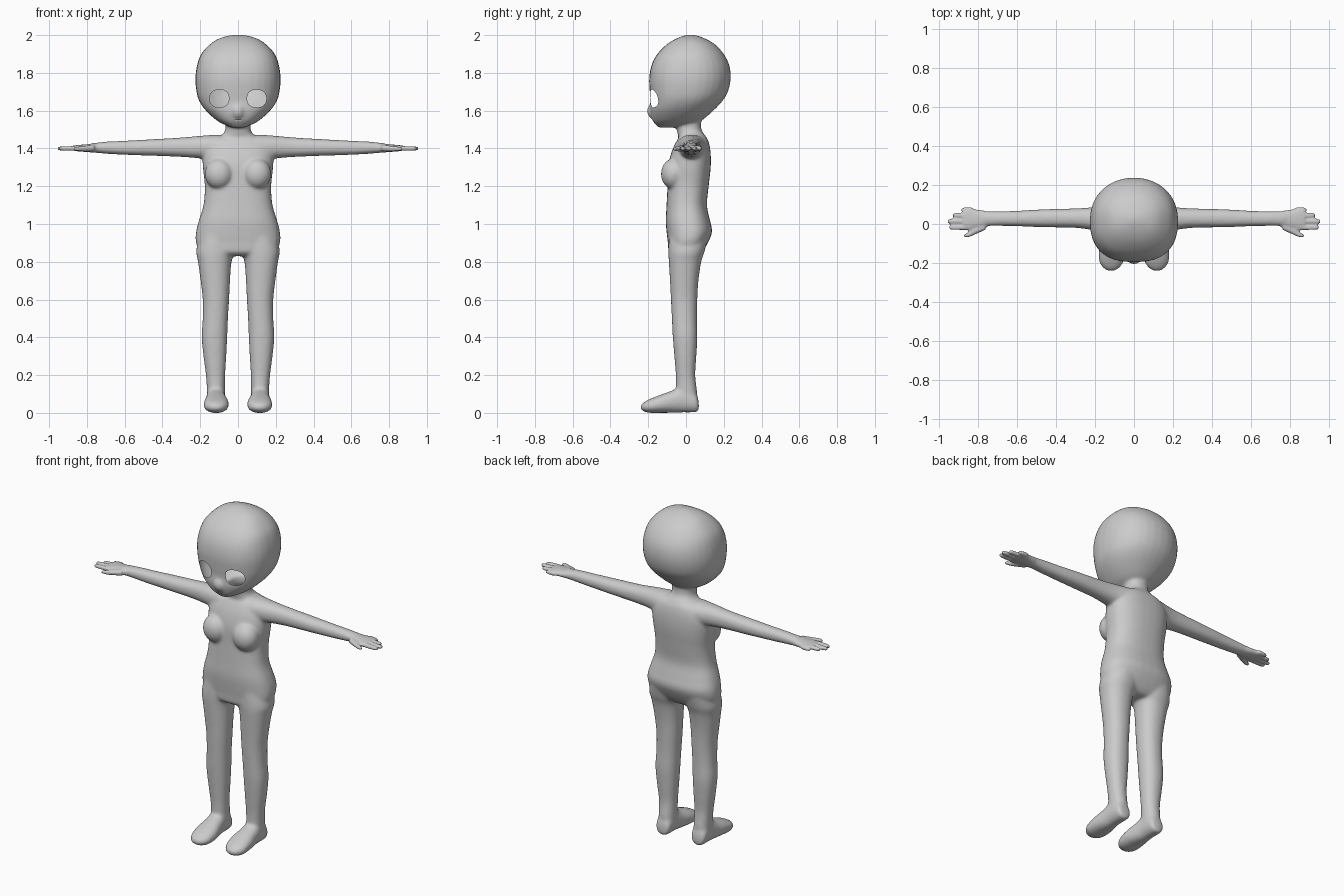
import bpy, bmesh
from math import cos, sin, pi, copysign
from mathutils import Vector

if "Cube" in bpy.data.objects:
    bpy.data.objects.remove(bpy.data.objects["Cube"])

bm = bmesh.new()


def power(v, e):
    return copysign(abs(v) ** e, v)


def catmull(p0, p1, p2, p3, t):
    return [b + 0.5 * t * (c - a + t * (2 * a - 5 * b + 4 * c - d + t * (3 * (b - c) + d - a)))
            for a, b, c, d in zip(p0, p1, p2, p3)]


def loft(rows, axis, mirror=False, n_low=2.2, n_high=2.2, steps=5, seg=32):
    """Rows are (position along axis, a min, a max, b min, b max)."""
    ext = [rows[0]] + rows + [rows[-1]]
    path = [catmull(*ext[i:i + 4], k / steps) for i in range(len(rows) - 1) for k in range(steps)]
    path.append(rows[-1])
    for side in ((1, -1) if mirror else (1,)):
        rings = []
        for t, a0, a1, b0, b1 in path:
            ring = []
            for k in range(seg):
                th = 2 * pi * k / seg
                e = 2 / (n_low if sin(th) < 0 else n_high)
                a = (a0 + a1) / 2 + (a1 - a0) / 2 * power(cos(th), e)
                b = (b0 + b1) / 2 + (b1 - b0) / 2 * power(sin(th), e)
                x, y, z = {'x': (t, a, b), 'y': (a, t, b), 'z': (a, b, t)}[axis]
                ring.append(bm.verts.new((x * side, y, z)))
            rings.append(ring)
        for r, s in zip(rings, rings[1:]):
            for k in range(seg):
                j = (k + 1) % seg
                bm.faces.new((r[k], r[j], s[j], s[k]))
        bm.faces.new(rings[0][::-1])
        bm.faces.new(rings[-1])


def ball(center, radii):
    made = bmesh.ops.create_uvsphere(bm, u_segments=32, v_segments=20, radius=1)['verts']
    for v in made:
        v.co = Vector([c + r * p for c, r, p in zip(center, radii, v.co)])


def sym(rows):
    return [(z, -w, w, y0, y1) for z, w, y0, y1 in rows]


# head, nose and neck
loft(sym([(1.51, .03, -.145, -.06), (1.525, .07, -.16, .02), (1.55, .115, -.178, .085),
          (1.6, .17, -.19, .145), (1.65, .205, -.188, .192), (1.7, .22, -.192, .222),
          (1.77, .226, -.195, .237), (1.84, .217, -.183, .23), (1.9, .195, -.152, .2),
          (1.95, .15, -.103, .155), (1.98, .105, -.055, .105), (1.997, .05, -.01, .06),
          (2.002, .012, .015, .035)]), 'z', n_low=2.5, n_high=2.1)
ball((0, -.178, 1.598), (.035, .028, .04))
loft(sym([(1.38, .1, -.04, .11), (1.455, .1, -.04, .108), (1.48, .077, -.045, .093),
          (1.51, .066, -.05, .08), (1.6, .068, -.05, .08)]), 'z')

# torso and breasts
loft(sym([(.83, .1, -.06, .06), (.85, .19, -.09, .085), (.9, .222, -.096, .116),
          (.96, .222, -.103, .138), (1.02, .207, -.107, .127), (1.1, .183, -.103, .111),
          (1.2, .176, -.098, .12), (1.3, .186, -.095, .131), (1.37, .187, -.08, .131),
          (1.42, .17, -.06, .124), (1.455, .13, -.038, .11), (1.468, .08, -.01, .08)]),
     'z', n_low=2.5, n_high=2.4)
for s in (1, -1):
    ball((s * .1, -.065, 1.265), (.076, .068, .082))

# legs
loft([(.06, .069, .165, -.05, .06), (.12, .069, .165, -.053, .058), (.2, .068, .17, -.054, .049),
      (.3, .062, .183, -.062, .055), (.4, .057, .192, -.07, .06), (.5, .053, .187, -.075, .058),
      (.6, .047, .187, -.08, .06), (.7, .042, .198, -.085, .066), (.8, .034, .212, -.091, .081),
      (.86, .015, .221, -.093, .1), (.95, .01, .2, -.09, .12)], 'z', mirror=True)

# feet
loft([(.068, .1, .135, .02, .05), (.06, .078, .158, .005, .09), (.03, .07, .165, .002, .13),
      (-.03, .067, .168, .002, .14), (-.07, .06, .172, 0, .12), (-.13, .049, .181, 0, .098),
      (-.19, .053, .179, 0, .074), (-.225, .075, .158, .008, .055), (-.24, .1, .135, .02, .04)],
     'y', mirror=True)

# arms
loft([(.1, -.05, .11, 1.335, 1.474), (.2, -.033, .088, 1.347, 1.467), (.3, -.02, .08, 1.355, 1.458),
      (.45, -.017, .076, 1.361, 1.449), (.6, -.012, .068, 1.366, 1.441),
      (.7, -.01, .065, 1.372, 1.436), (.77, -.01, .065, 1.378, 1.428)], 'x', mirror=True)

# palms, thumbs and fingers
loft([(.74, -.01, .065, 1.376, 1.43), (.8, -.024, .073, 1.381, 1.422),
      (.85, -.03, .085, 1.385, 1.418), (.875, -.024, .078, 1.39, 1.414)], 'x', mirror=True)
loft([(.76, -.03, .01, 1.385, 1.42), (.81, -.052, -.012, 1.384, 1.414),
      (.845, -.067, -.04, 1.386, 1.41), (.87, -.069, -.053, 1.39, 1.406)], 'x', mirror=True)
for y, tip in ((.073, .885), (.045, .928), (.014, .955), (-.018, .947)):
    loft([(.83, y - .013, y + .013, 1.388, 1.414), (tip - .02, y - .012, y + .012, 1.388, 1.411),
          (tip, y - .007, y + .007, 1.393, 1.406)], 'x', mirror=True, seg=16)

bmesh.ops.recalc_face_normals(bm, faces=bm.faces)
mesh = bpy.data.meshes.new("body")
bm.to_mesh(mesh)
bm.free()
body = bpy.data.objects.new("body", mesh)
bpy.context.collection.objects.link(body)
bpy.context.view_layer.objects.active = body
body.select_set(True)

# fuse the parts into one skin
rm = body.modifiers.new("fuse", 'REMESH')
rm.mode = 'VOXEL'
rm.voxel_size = .007
bpy.ops.object.modifier_apply(modifier="fuse")

# blend the joints, gently on the hands
grp = body.vertex_groups.new(name="blend")
hands = [v.index for v in body.data.vertices if abs(v.co.x) > .76]
rest = [v.index for v in body.data.vertices if abs(v.co.x) <= .76]
grp.add(hands, .12, 'REPLACE')
grp.add(rest, 1, 'REPLACE')
sm = body.modifiers.new("blend", 'SMOOTH')
sm.factor = .5
sm.iterations = 18
sm.vertex_group = "blend"
bpy.ops.object.modifier_apply(modifier="blend")

# eye openings: cut elliptical wells, then remove everything inside them
EX, EZ, RX, RZ, N = .099, 1.664, .051, .047, 2.3
cb = bmesh.new()
for s in (1, -1):
    rings = []
    for y in (-.3, -.1):
        rings.append([cb.verts.new((s * EX + RX * power(cos(2 * pi * k / 40), 2 / N), y,
                                    EZ + RZ * power(sin(2 * pi * k / 40), 2 / N))) for k in range(40)])
    for k in range(40):
        j = (k + 1) % 40
        cb.faces.new((rings[0][k], rings[0][j], rings[1][j], rings[1][k]))
    cb.faces.new(rings[0])
    cb.faces.new(rings[1])
# mouth slit
made = bmesh.ops.create_cube(cb, size=1)['verts']
for v in made:
    v.co = Vector((v.co.x * .034, -.185 + v.co.y * .03, 1.551 + v.co.z * .004))
bmesh.ops.recalc_face_normals(cb, faces=cb.faces)
cm = bpy.data.meshes.new("face_cutter")
cb.to_mesh(cm)
cb.free()
cutter = bpy.data.objects.new("face_cutter", cm)
cutter.hide_render = True
bpy.context.collection.objects.link(cutter)
bo = body.modifiers.new("cut", 'BOOLEAN')
bo.operation = 'DIFFERENCE'
bo.solver = 'EXACT'
bo.object = cutter
bpy.ops.object.modifier_apply(modifier="cut")
bpy.data.objects.remove(cutter)

bm = bmesh.new()
bm.from_mesh(body.data)
gone = []
for f in bm.faces:
    c = f.calc_center_median()
    if c.y < -.09 and abs((abs(c.x) - EX) / RX) ** N + abs((c.z - EZ) / RZ) ** N < 1.01:
        gone.append(f)
bmesh.ops.delete(bm, geom=gone, context='FACES')
bm.to_mesh(body.data)
bm.free()
bpy.ops.object.shade_smooth_by_angle(angle=1.0)
